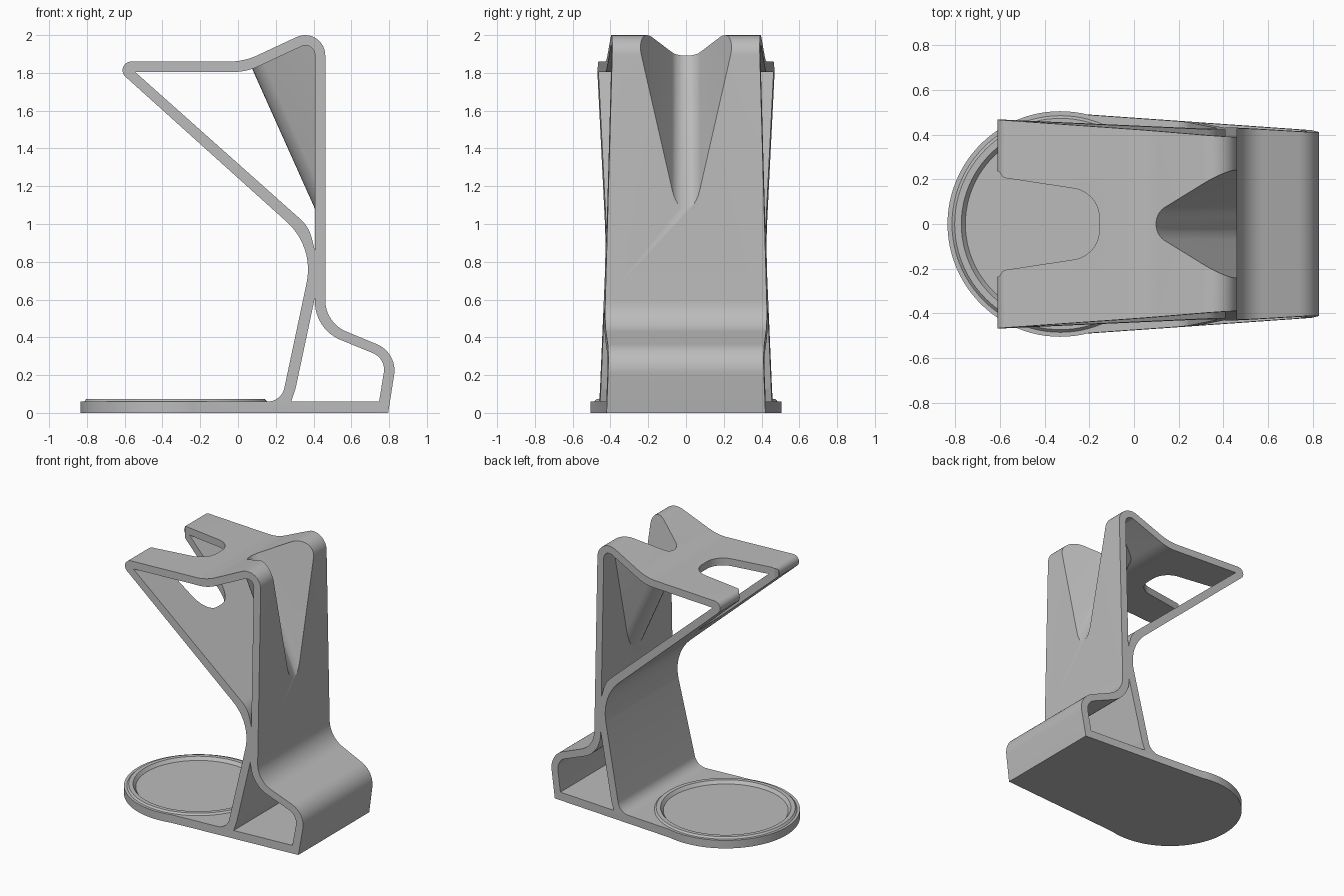
import bpy, bmesh, math
from mathutils import Vector

old = bpy.data.objects.get("Cube")
if old:
    bpy.data.objects.remove(old)

grey = bpy.data.materials.new("light_grey")
grey.use_nodes = True
grey.diffuse_color = (0.5, 0.5, 0.5, 1)
grey.node_tree.nodes["Principled BSDF"].inputs["Base Color"].default_value = (0.5, 0.5, 0.5, 1)


def rounded(corners, steps=12):
    """Closed outline from (u, v, radius) corners."""
    out = []
    for i, (u, v, r) in enumerate(corners):
        p = Vector((u, v))
        if r == 0:
            out.append(p)
            continue
        a = (Vector(corners[i - 1][:2]) - p).normalized()
        b = (Vector(corners[(i + 1) % len(corners)][:2]) - p).normalized()
        half = a.angle(b) / 2
        centre = p + (a + b).normalized() * (r / math.sin(half))
        start = p + a * (r / math.tan(half)) - centre
        end = p + b * (r / math.tan(half)) - centre
        sweep = math.pi - 2 * half
        for k in range(steps + 1):
            t = k / steps
            out.append(centre + (start * math.sin((1 - t) * sweep)
                                 + end * math.sin(t * sweep)) / math.sin(sweep))
    return out


def loft(name, loops):
    """Solid skinned through matching loops of 3D points, capped at both ends."""
    bm = bmesh.new()
    rings = [[bm.verts.new(p) for p in loop] for loop in loops]
    for a, b in zip(rings, rings[1:]):
        for i in range(len(a)):
            bm.faces.new((a[i - 1], a[i], b[i], b[i - 1]))
    bm.faces.new(rings[0])
    bm.faces.new(rings[-1])
    bmesh.ops.recalc_face_normals(bm, faces=bm.faces)
    mesh = bpy.data.meshes.new(name)
    bm.to_mesh(mesh)
    bm.free()
    mesh.materials.append(grey)
    obj = bpy.data.objects.new(name, mesh)
    bpy.context.collection.objects.link(obj)
    return obj


def side_prism(name, outline, half_width):
    """Side profile in x and z, spread to both sides."""
    return loft(name, [[(p.x, s * half_width(p.x, p.y), p.y) for p in outline]
                       for s in (-1, 1)])


def round_solid(name, x, profile, sides=96):
    """Stack of circles given as (radius, height)."""
    angles = [2 * math.pi * k / sides for k in range(sides)]
    return loft(name, [[(x + r * math.cos(a), r * math.sin(a), z) for a in angles]
                       for r, z in profile])


def combine(target, tool, operation):
    mod = target.modifiers.new("cut", 'BOOLEAN')
    mod.operation = operation
    mod.solver = 'EXACT'
    mod.object = tool
    bpy.context.view_layer.objects.active = target
    bpy.ops.object.modifier_apply(modifier=mod.name)
    bpy.data.objects.remove(tool)


def taper(x, z):
    return 0.476 - 0.07 * x - 0.028 * z


def wide(x, z):
    return 0.8


def trough(name, apex, radius):
    """Rounded V channel running down and back at a steep slant."""
    spread = 0.51 * (1.2 - apex)
    section = rounded([(1.2, -spread, 0), (apex, 0, radius), (1.2, spread, 0)])
    return loft(name, [[(p.x + 0.462 - (z - 1.08) / 2.23, p.y, z) for p in section]
                       for z in (0.7, 2.3)])


# Stand body: outer side profile
stand = side_prism("stand", rounded([
    (-0.33, 0, 0), (0.795, 0, 0), (0.845, 0.318, 0.15), (0.462, 0.477, 0.18),
    (0.462, 2.061, 0.107), (0.032, 1.86, 0.36), (-0.685, 1.86, 0.046),
    (0.404, 0.88, 0.34), (0.23, 0.06, 0.09), (-0.33, 0.06, 0)]), taper)

# Upper opening, leaving the wall of the rear channel standing
upper_opening = side_prism("upper_opening", rounded([
    (-0.545, 1.805, 0), (0.375, 0.986, 0.2), (0.407, 0.86, 0),
    (0.407, 1.974, 0.05), (0.045, 1.805, 0.3)]), wide)
combine(upper_opening, trough("channel_wall", -0.219, 0.137), 'DIFFERENCE')
combine(stand, upper_opening, 'DIFFERENCE')

# Lower opening between leg, rear hump and base
lower_opening = side_prism("lower_opening", rounded([
    (0.282, 0.06, 0), (0.747, 0.06, 0), (0.784, 0.288, 0.095),
    (0.407, 0.442, 0.22), (0.407, 0.61, 0), (0.305, 0.13, 0.08)]), wide)
combine(stand, lower_opening, 'DIFFERENCE')

# Channel in the back
combine(stand, trough("rear_channel", -0.098, 0.082), 'DIFFERENCE')

# Slot through the top plate and the slanted brace
slot = rounded([(-0.8, -0.235, 0), (-0.605, -0.235, 0), (-0.585, -0.207, 0.02),
                (-0.155, -0.142, 0.135), (-0.155, 0.142, 0.135),
                (-0.585, 0.207, 0.02), (-0.605, 0.235, 0), (-0.8, 0.235, 0)])
combine(stand, loft("slot", [[(p.x, p.y, z) for p in slot] for z in (0.9, 2.2)]),
        'DIFFERENCE')

# Round base with raised rim and shallow tray
combine(stand, round_solid("base_disc", -0.33, [
    (0.505, 0), (0.505, 0.06), (0.485, 0.06), (0.473, 0.073), (0.3, 0.073)]), 'UNION')
combine(stand, round_solid("tray", -0.33, [(0.425, 0.05), (0.457, 0.09)]), 'DIFFERENCE')

bpy.ops.object.select_all(action='DESELECT')
stand.select_set(True)
bpy.context.view_layer.objects.active = stand
bpy.ops.object.shade_smooth_by_angle(angle=math.radians(25))
